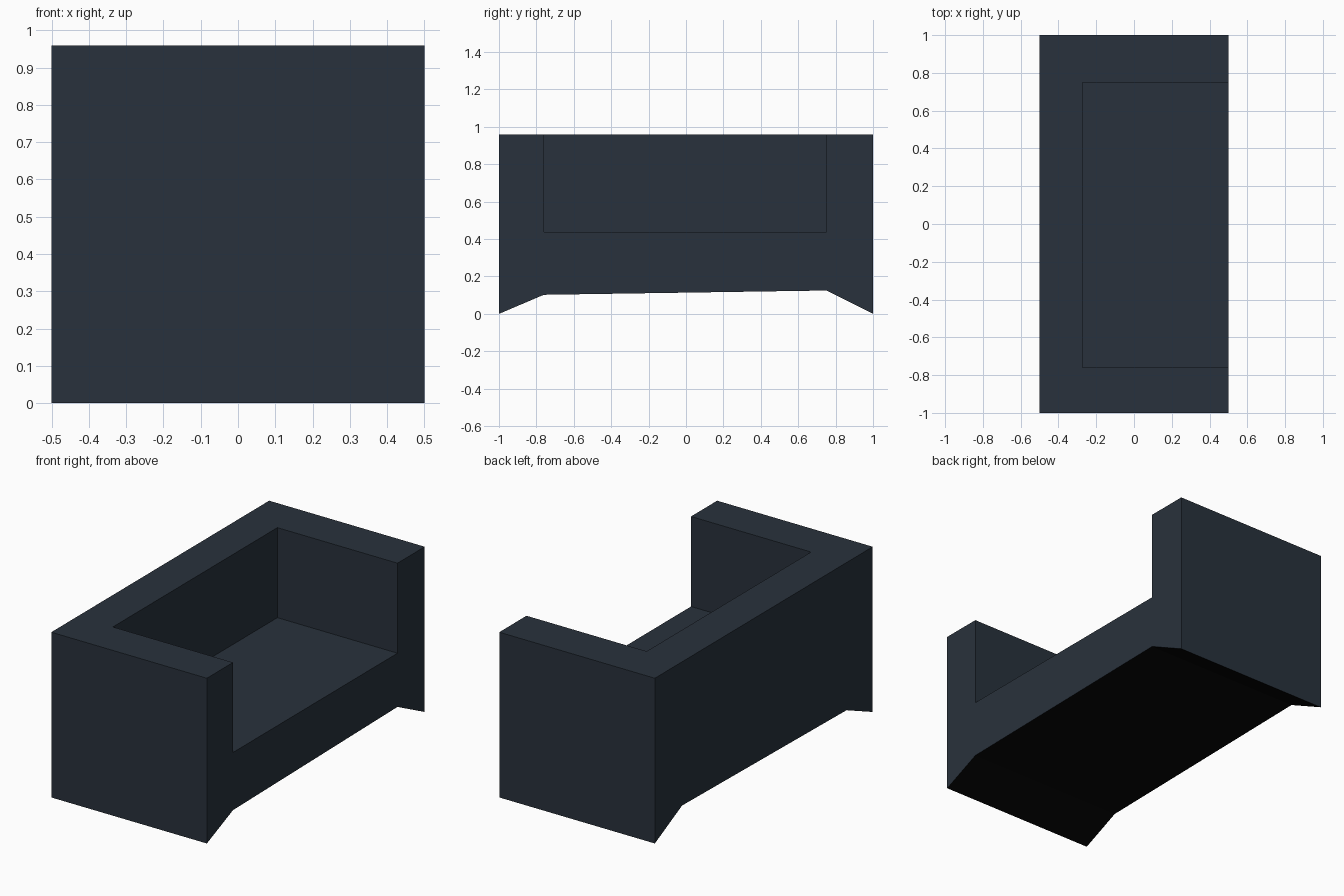
import bpy, bmesh

if "Cube" in bpy.data.objects:
    bpy.data.objects.remove(bpy.data.objects["Cube"])


def flat_colour(name, rgb):
    mat = bpy.data.materials.new(name)
    mat.diffuse_color = (*rgb, 1.0)
    mat.use_nodes = True
    mat.node_tree.nodes["Principled BSDF"].inputs["Base Color"].default_value = mat.diffuse_color
    return mat


slate = flat_colour("dark slate fabric", (0.0215, 0.031, 0.045))
black = flat_colour("black underside", (0.002, 0.002, 0.002))


def extrude_profile(name, profile, x0, x1):
    """Extrude a (y, z) profile along x into a closed solid."""
    bm = bmesh.new()
    face = bm.faces.new([bm.verts.new((x0, y, z)) for y, z in profile])
    moved = bmesh.ops.extrude_face_region(bm, geom=[face])["geom"]
    bmesh.ops.translate(bm, vec=(x1 - x0, 0, 0),
                        verts=[v for v in moved if isinstance(v, bmesh.types.BMVert)])
    # close the starting end if the extrusion dropped it
    if any(e.is_boundary for e in bm.edges):
        bmesh.ops.holes_fill(bm, edges=[e for e in bm.edges if e.is_boundary], sides=0)
    bmesh.ops.recalc_face_normals(bm, faces=bm.faces)
    mesh = bpy.data.meshes.new(name)
    bm.to_mesh(mesh)
    bm.free()
    mesh.materials.append(slate)
    mesh.materials.append(black)
    obj = bpy.data.objects.new(name, mesh)
    bpy.context.collection.objects.link(obj)
    return obj


TOP, SEAT, ARM_L, ARM_R = 0.96, 0.437, -0.76, 0.75

# Sofa block with the arched underside
sofa = extrude_profile("sofa_body", [
    (-1, 0), (ARM_L, 0.102), (ARM_R, 0.125), (1, 0), (1, TOP), (-1, TOP)], -0.5, 0.5)

# Seat recess, open to the top and to +x
cutter = extrude_profile("seat_cutter", [
    (ARM_L, SEAT), (ARM_R, SEAT), (ARM_R, 1.3), (ARM_L, 1.3)], -0.272, 0.8)
cutter.hide_render = True

cut = sofa.modifiers.new("seat recess", 'BOOLEAN')
cut.operation = 'DIFFERENCE'
cut.solver = 'EXACT'
cut.object = cutter
bpy.context.view_layer.objects.active = sofa
bpy.ops.object.modifier_apply(modifier=cut.name)
bpy.data.objects.remove(cutter)

# Downward-facing faces are black, everything else slate
for poly in sofa.data.polygons:
    poly.material_index = 1 if poly.normal.z < -0.5 else 0
